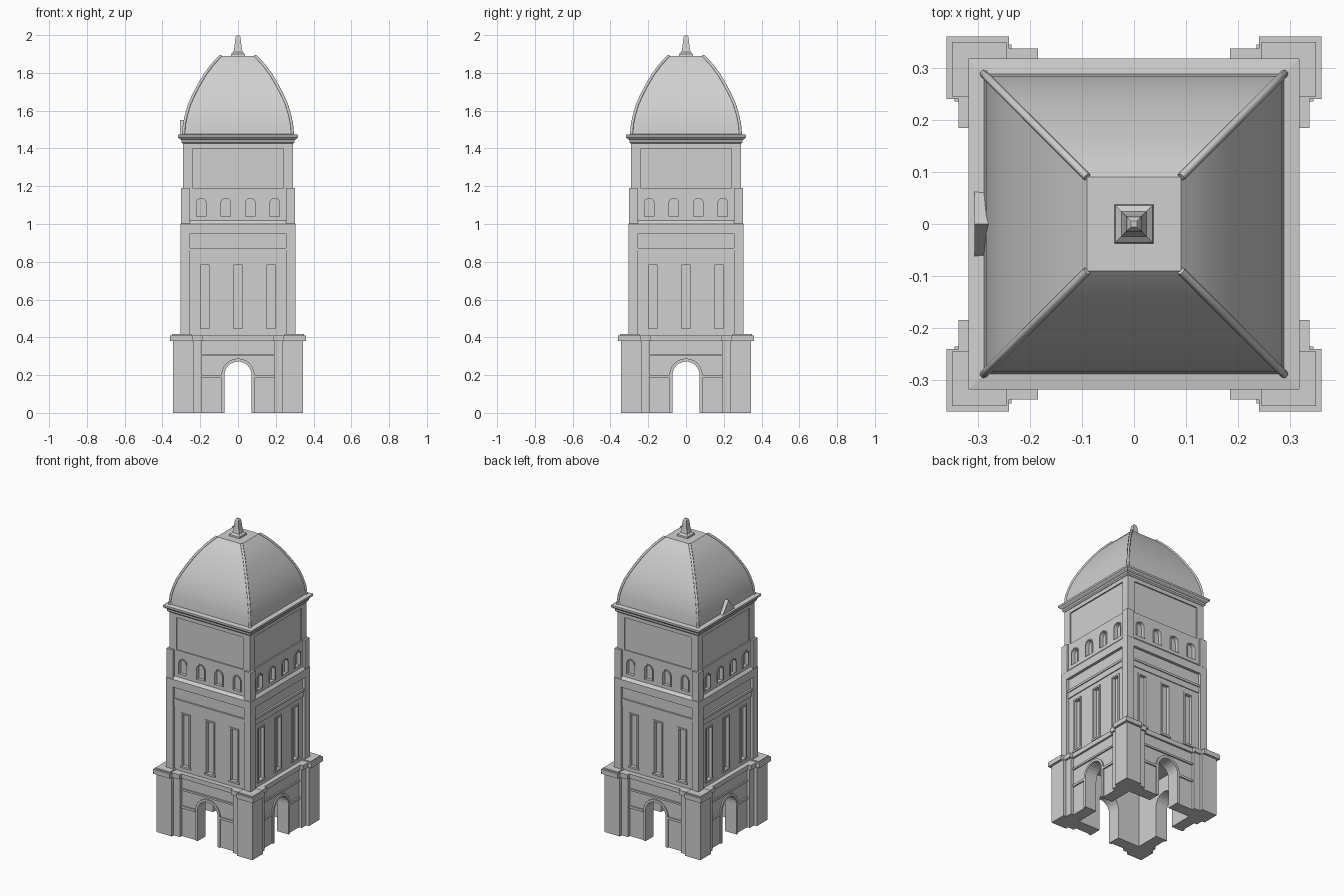
import bpy, bmesh
from math import pi, sin, cos
from mathutils import Matrix, Vector

if "Cube" in bpy.data.objects:
    bpy.data.objects.remove(bpy.data.objects["Cube"])

stone = bpy.data.materials.new("pale grey stone")
stone.use_nodes = True
stone.diffuse_color = (0.63, 0.63, 0.63, 1)
stone.node_tree.nodes["Principled BSDF"].inputs["Base Color"].default_value = (0.63, 0.63, 0.63, 1)


def finish(name, bm, sides=1, smooth=False):
    """Repeat the front geometry round the tower and make an object."""
    source = bm.faces[:] + bm.edges[:] + bm.verts[:]
    for k in range(1, sides):
        copy = bmesh.ops.duplicate(bm, geom=source)["geom"]
        verts = [g for g in copy if isinstance(g, bmesh.types.BMVert)]
        bmesh.ops.rotate(bm, verts=verts, matrix=Matrix.Rotation(k * pi / 2, 3, "Z"))
    bmesh.ops.recalc_face_normals(bm, faces=bm.faces)
    mesh = bpy.data.meshes.new(name)
    bm.to_mesh(mesh)
    bm.free()
    ob = bpy.data.objects.new(name, mesh)
    mesh.materials.append(stone)
    bpy.context.collection.objects.link(ob)
    if smooth:
        bpy.ops.object.select_all(action="DESELECT")
        ob.select_set(True)
        bpy.context.view_layer.objects.active = ob
        bpy.ops.object.shade_smooth_by_angle()
    return ob


def box(bm, x0, x1, y0, y1, z0, z1):
    size = Matrix.Diagonal((x1 - x0, y1 - y0, z1 - z0, 1))
    mid = Matrix.Translation(((x0 + x1) / 2, (y0 + y1) / 2, (z0 + z1) / 2))
    bmesh.ops.create_cube(bm, size=1, matrix=mid @ size)


def pair(bm, x0, x1, *rest):
    """A box and its mirror image across x = 0."""
    box(bm, x0, x1, *rest)
    box(bm, -x1, -x0, *rest)


def prism(bm, outline, y0, y1):
    """Extrude an x-z outline from y0 to y1."""
    face = bm.faces.new([bm.verts.new((x, y0, z)) for x, z in outline])
    ext = bmesh.ops.extrude_face_region(bm, geom=[face])["geom"]
    bmesh.ops.translate(bm, vec=(0, y1 - y0, 0),
                        verts=[g for g in ext if isinstance(g, bmesh.types.BMVert)])


def square_loft(bm, rings):
    """Stack square rings given as (half width, height)."""
    loops = [[bm.verts.new((sx * h, sy * h, z))
              for sx, sy in ((-1, -1), (1, -1), (1, 1), (-1, 1))] for h, z in rings]
    for a, b in zip(loops, loops[1:]):
        for i in range(4):
            j = (i + 1) % 4
            bm.faces.new((a[i], a[j], b[j], b[i]))
    bm.faces.new(loops[0][::-1])
    bm.faces.new(loops[-1])


def arch(cx, radius, foot, spring, steps=12):
    """Arch line from left foot to right foot."""
    curve = [(cx - radius * cos(pi * i / steps), spring + radius * sin(pi * i / steps))
             for i in range(steps + 1)]
    return [(cx - radius, foot)] + curve + [(cx + radius, foot)]


def arch_wall(bm, cx, half, radius, foot, spring, top, y0, y1):
    prism(bm, [(cx - half, foot)] + arch(cx, radius, foot, spring)
          + [(cx + half, foot), (cx + half, top), (cx - half, top)], y0, y1)


def arch_ring(bm, cx, inner, outer, foot, spring, y0, y1):
    prism(bm, arch(cx, outer, foot, spring) + arch(cx, inner, foot, spring)[::-1], y0, y1)


# Ground storey: open arches between corner piers
bm = bmesh.new()
arch_wall(bm, 0, 0.25, 0.072, 0, 0.2, 0.38, -0.305, -0.23)
finish("base_arch_wall", bm, 4)

bm = bmesh.new()
arch_ring(bm, 0, 0.072, 0.088, 0, 0.2, -0.313, -0.30)
pair(bm, 0.088, 0.19, -0.314, -0.30, 0.185, 0.2)
box(bm, -0.19, 0.19, -0.314, -0.30, 0.3, 0.312)
finish("arch_mouldings", bm, 4)

bm = bmesh.new()
box(bm, 0.235, 0.345, -0.345, -0.235, 0, 0.38)
pair(bm, 0.19, 0.24, -0.325, -0.24, 0, 0.38)
finish("corner_piers", bm, 4)

bm = bmesh.new()
box(bm, 0.24, 0.36, -0.36, -0.24, 0.38, 0.41)
pair(bm, 0.185, 0.25, -0.337, -0.25, 0.38, 0.41)
box(bm, -0.2, 0.2, -0.318, -0.25, 0.38, 0.41)
box(bm, 0.245, 0.35, -0.35, -0.245, 0.41, 0.418)
finish("base_cap", bm, 4)

# Middle storey: recessed panels with tall slots
bm = bmesh.new()
square_loft(bm, [(0.27, 0.37), (0.27, 1.43)])
finish("tower_core", bm)

bm = bmesh.new()
box(bm, 0.255, 0.305, -0.305, -0.255, 0.4, 0.96)
finish("middle_corner_pilasters", bm, 4)

bm = bmesh.new()
slots = (-0.175, 0, 0.175)
edges = [-0.255] + [x + s for x in slots for s in (-0.033, 0.033)] + [0.255]
for left, right in zip(edges[::2], edges[1::2]):
    box(bm, left, right, -0.287, -0.265, 0.44, 0.79)
box(bm, -0.255, 0.255, -0.287, -0.265, 0.4, 0.44)
box(bm, -0.255, 0.255, -0.287, -0.265, 0.79, 0.96)
finish("slotted_wall", bm, 4)

bm = bmesh.new()
for x in slots:
    for side in (-1, 1):
        mid = x + side * 0.029
        box(bm, mid - 0.005, mid + 0.005, -0.292, -0.265, 0.44, 0.79)
    box(bm, x - 0.034, x + 0.034, -0.292, -0.265, 0.782, 0.792)
    box(bm, x - 0.038, x + 0.038, -0.294, -0.265, 0.435, 0.447)
finish("slot_frames", bm, 4)

bm = bmesh.new()
box(bm, -0.255, 0.255, -0.293, -0.26, 0.822, 0.86)
box(bm, -0.255, 0.255, -0.299, -0.26, 0.86, 0.874)
finish("frieze_ledge", bm, 4)

bm = bmesh.new()
square_loft(bm, [(0.305, 0.95), (0.305, 1.0), (0.288, 1.02)])
finish("middle_band", bm)

# Arcade storey: four small arched niches on each side
bm = bmesh.new()
for x in (-0.195, -0.065, 0.065, 0.195):
    arch_wall(bm, x, 0.065, 0.026, 1.04, 1.11, 1.19, -0.29, -0.262)
    arch_ring(bm, x, 0.026, 0.033, 1.04, 1.11, -0.295, -0.28)
box(bm, -0.29, 0.29, -0.29, -0.262, 1.0, 1.04)
box(bm, 0.255, 0.29, -0.29, -0.255, 1.0, 1.19)
finish("arcade_wall", bm, 4)

bm = bmesh.new()
box(bm, 0.255, 0.303, -0.303, -0.255, 1.0, 1.19)
finish("arcade_corner_posts", bm, 4)

# Upper storey: plain panels between pilasters
bm = bmesh.new()
square_loft(bm, [(0.282, 1.17), (0.282, 1.43)])
finish("upper_panels", bm)

bm = bmesh.new()
box(bm, 0.24, 0.29, -0.29, -0.24, 1.17, 1.44)
box(bm, -0.25, 0.25, -0.29, -0.26, 1.4, 1.44)
finish("upper_pilasters", bm, 4)

bm = bmesh.new()
square_loft(bm, [(0.292, 1.425), (0.3, 1.433), (0.3, 1.445), (0.308, 1.45),
                 (0.318, 1.46), (0.318, 1.472), (0.29, 1.476)])
finish("cornice", bm)

# Four-sided dome with hip ribs
dome = [(0.289, 1.47), (0.284, 1.53), (0.273, 1.58), (0.258, 1.63), (0.236, 1.68),
        (0.21, 1.73), (0.178, 1.785), (0.142, 1.835), (0.115, 1.865), (0.09, 1.89)]
bm = bmesh.new()
square_loft(bm, dome)
finish("dome", bm, smooth=True)

ribs = bpy.data.curves.new("dome_ribs", "CURVE")
ribs.dimensions = "3D"
ribs.bevel_depth = 0.008
ribs.bevel_resolution = 1
ribs.use_fill_caps = True
for sx in (-1, 1):
    for sy in (-1, 1):
        spline = ribs.splines.new("POLY")
        spline.points.add(len(dome) - 1)
        for p, (h, z) in zip(spline.points, dome):
            p.co = (sx * h, sy * h, z, 1)
ribs.materials.append(stone)
bpy.context.collection.objects.link(bpy.data.objects.new("dome_ribs", ribs))

bm = bmesh.new()
square_loft(bm, [(0.038, 1.885), (0.036, 1.9), (0.024, 1.91), (0.019, 1.935),
                 (0.015, 1.975), (0.012, 1.992), (0.006, 2.0)])
finish("finial", bm)

# Small gable at the foot of the dome on one side
bm = bmesh.new()
prism(bm, [(-0.065, 1.47), (0.065, 1.47), (0, 1.55)], -0.307, -0.27)
bmesh.ops.rotate(bm, verts=bm.verts, matrix=Matrix.Rotation(-pi / 2, 3, "Z"))
finish("dome_gable", bm)
